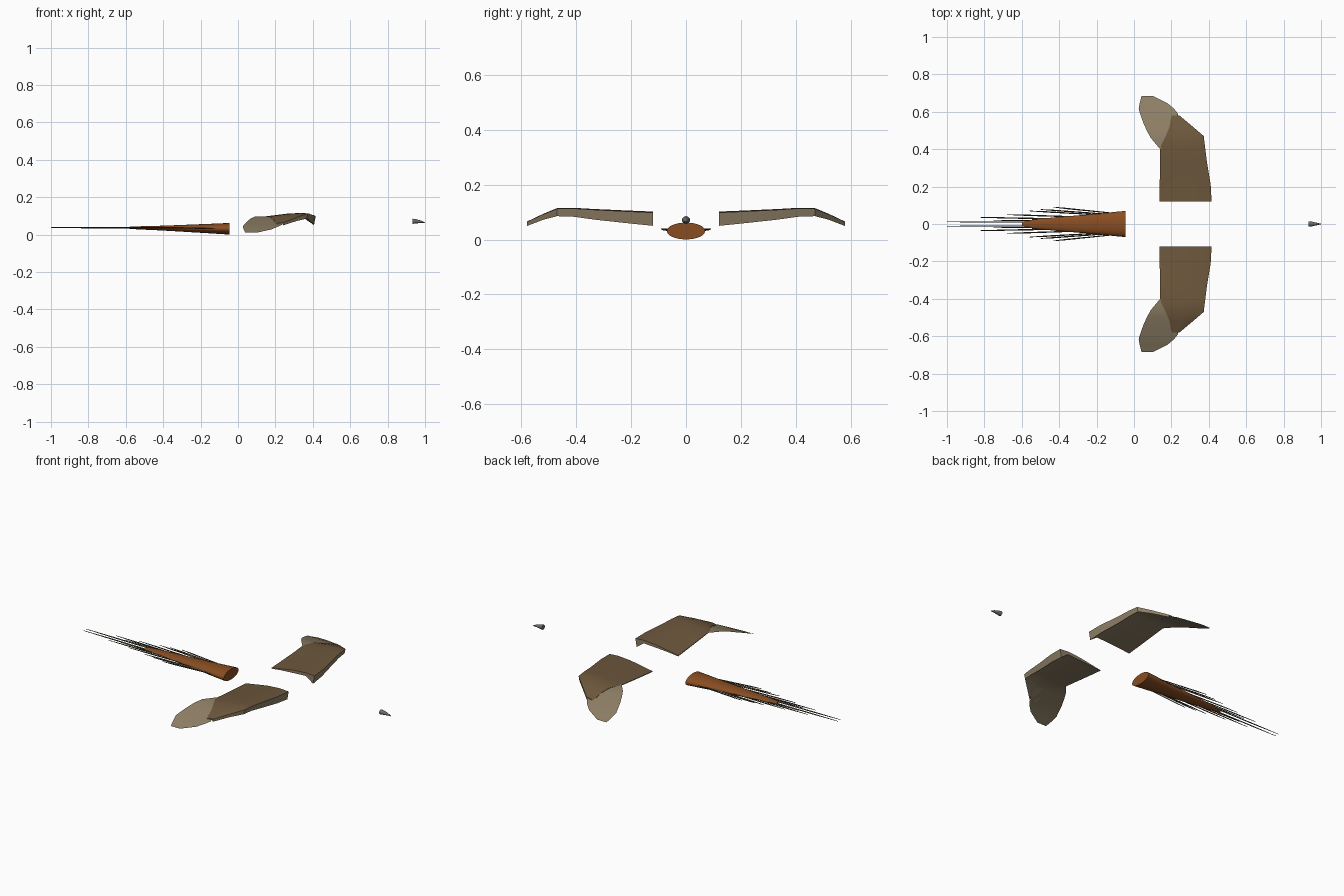
import bpy, bmesh, math
from mathutils import Vector

cube = bpy.data.objects.get("Cube")
if cube:
    bpy.data.objects.remove(cube, do_unlink=True)


def material(name, color):
    m = bpy.data.materials.new(name)
    m.use_nodes = True
    m.diffuse_color = (*color, 1)
    m.node_tree.nodes["Principled BSDF"].inputs["Base Color"].default_value = (*color, 1)
    return m


brown = material("wing brown", (0.15, 0.095, 0.045))
taupe = material("feather taupe", (0.27, 0.21, 0.13))
rust = material("tail rust", (0.25, 0.075, 0.016))
olive = material("dark quill", (0.07, 0.055, 0.03))
grey = material("beak grey", (0.17, 0.15, 0.125))


def loft(name, rings, mats, closed=True, smooth=40, rule=None):
    """Skin a list of equal-length point rings; closed rings get end caps."""
    bm = bmesh.new()
    rows = [[bm.verts.new(p) for p in ring] for ring in rings]
    n = len(rows[0])
    for a, b in zip(rows, rows[1:]):
        for i in range(n if closed else n - 1):
            j = (i + 1) % n
            bm.faces.new((a[i], a[j], b[j], b[i]))
    if closed:
        bm.faces.new(rows[0])
        bm.faces.new(rows[-1])
    bmesh.ops.recalc_face_normals(bm, faces=bm.faces)
    bm.normal_update()
    if rule:
        for f in bm.faces:
            f.material_index = rule(f)
    me = bpy.data.meshes.new(name)
    bm.to_mesh(me)
    bm.free()
    ob = bpy.data.objects.new(name, me)
    bpy.context.collection.objects.link(ob)
    for m in mats:
        me.materials.append(m)
    bpy.ops.object.select_all(action='DESELECT')
    bpy.context.view_layer.objects.active = ob
    ob.select_set(True)
    bpy.ops.object.shade_smooth_by_angle(angle=math.radians(smooth))
    return ob


def ellipse(x, ry, zc, rz, n):
    return [Vector((x, ry * math.cos(t), zc + rz * math.sin(t)))
            for t in (2 * math.pi * i / n for i in range(n))]


# Wing section: chord fraction from the front edge, height in thicknesses
SECTION = [(0, 0), (0.2, 0.08), (0.5, -0.05), (0.8, -0.35), (1, -0.55),
           (1, -0.65), (0.8, -0.52), (0.5, -0.4), (0.2, -0.3), (0.03, -1)]
# Span stations: y, front x, back x, top z, thickness
ARM = [(0.12, 0.415, 0.135, 0.098, 0.048), (0.21, 0.41, 0.137, 0.102, 0.043),
       (0.33, 0.39, 0.14, 0.108, 0.036), (0.41, 0.38, 0.14, 0.113, 0.03),
       (0.47, 0.373, 0.17, 0.112, 0.027), (0.52, 0.315, 0.19, 0.092, 0.02),
       (0.58, 0.243, 0.2, 0.064, 0.015)]
# Wingtip sheet: y, front x, back x, z
TIP = [(0.4, 0.16, 0.14, 0.097), (0.46, 0.2, 0.09, 0.096), (0.5, 0.22, 0.068, 0.086),
       (0.54, 0.23, 0.05, 0.071), (0.59, 0.235, 0.033, 0.053), (0.615, 0.215, 0.025, 0.043),
       (0.645, 0.18, 0.03, 0.028), (0.685, 0.1, 0.04, 0.01)]

for side, word in ((1, "back"), (-1, "front")):
    arm = [[(xf + (xb - xf) * t, side * y, z + h * th) for t, h in SECTION]
           for y, xf, xb, z, th in ARM]
    loft(word + "_wing", arm, [brown, taupe],
         rule=lambda f: 0 if f.normal.z > 0.25 else 1)
    tip = [[(xf, side * y, z), (xb, side * y, z)] for y, xf, xb, z in TIP]
    sheet = loft(word + "_wingtip_feathers", tip, [taupe], closed=False)
    if sheet.data.polygons[0].normal.z < 0:
        sheet.data.flip_normals()

# Tail: tapering oval body
TAIL = [(-0.045, 0.07, 0.031), (-0.12, 0.063, 0.027), (-0.2, 0.054, 0.023),
        (-0.4, 0.038, 0.013), (-0.54, 0.024, 0.008), (-0.6, 0.012, 0.004)]
loft("tail", [ellipse(x, ry, 0.031 - 0.01 * (x + 0.045), rz, 20) for x, ry, rz in TAIL],
     [rust], smooth=50)

# Tail quills: thin spikes fanning slightly outward
QUILLS = [(-1, 0.012), (-0.82, 0.035), (-0.75, 0.02), (-0.68, 0.05),
          (-0.62, 0.03), (-0.56, 0.07), (-0.5, 0.078), (-0.43, 0.09)]
for k, (x_end, y_end) in enumerate(QUILLS):
    for side, word in ((1, "back"), (-1, "front")):
        start = Vector((-0.12, side * y_end * 0.65, 0.033))
        end = Vector((x_end, side * y_end, 0.038))
        rings = []
        for t, r in ((0, 0.003), (0.8, 0.0035), (1, 0.0015)):
            p = start.lerp(end, t)
            rings.append([q + Vector((0, p.y, 0)) for q in ellipse(p.x, r, p.z, r, 4)])
        loft(f"{word}_tail_quill_{k + 1}", rings, [olive], smooth=20)

# Beak tip: short hooked cone
BEAK = [(0.932, 0.015, 0.071, 0.014), (0.955, 0.012, 0.071, 0.011),
        (0.98, 0.006, 0.068, 0.006), (1.0, 0.001, 0.063, 0.001)]
loft("beak_tip", [ellipse(x, ry, z, rz, 12) for x, ry, z, rz in BEAK], [grey], smooth=50)
